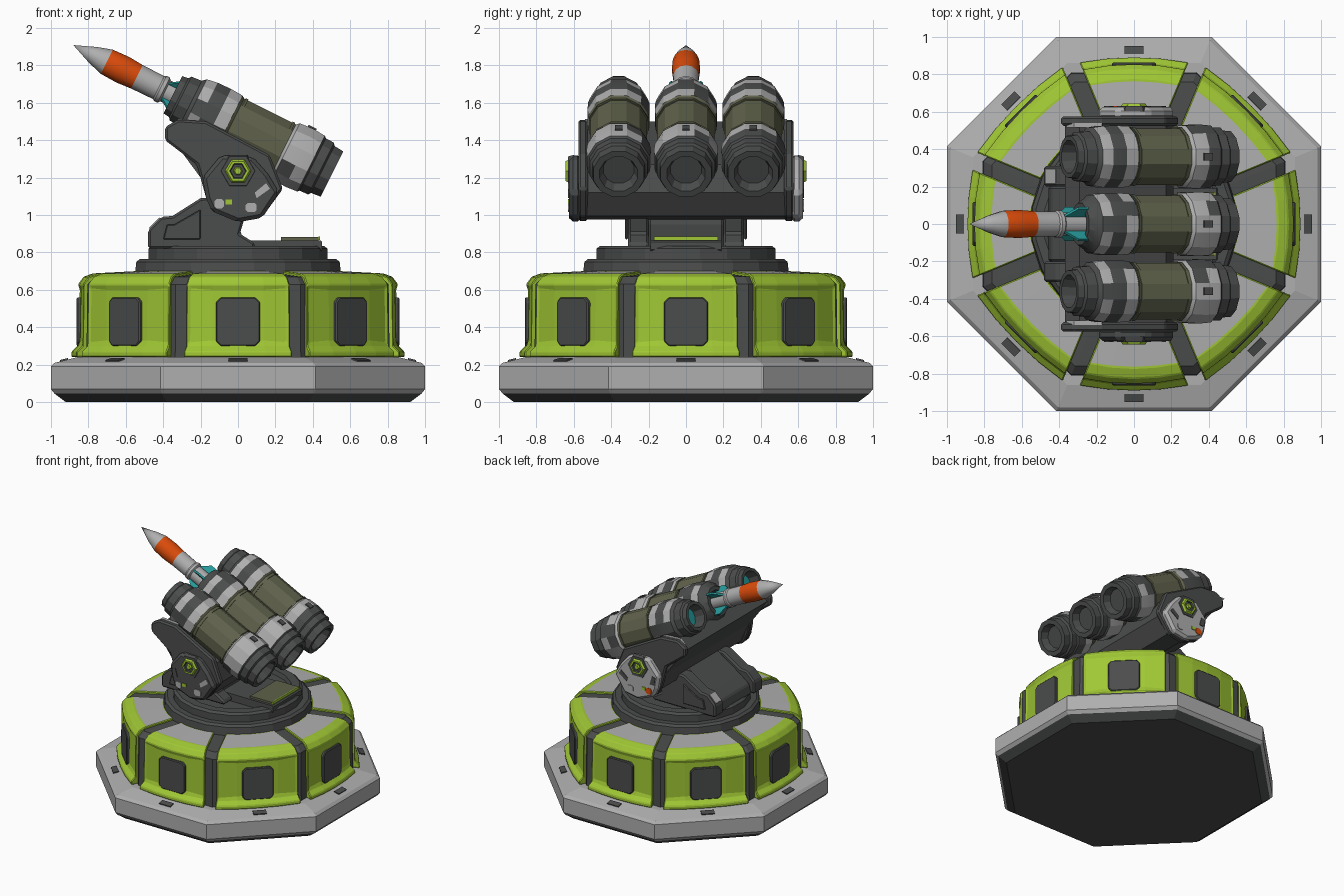
import bpy, bmesh, math, random
from mathutils import Matrix, Vector

if "Cube" in bpy.data.objects:
    bpy.data.objects.remove(bpy.data.objects["Cube"])

random.seed(4)


def material(name, rgb):
    m = bpy.data.materials.new(name)
    m.diffuse_color = (*rgb, 1)
    m.use_nodes = True
    m.node_tree.nodes["Principled BSDF"].inputs["Base Color"].default_value = m.diffuse_color
    return m


DARK, LIGHT, GREEN, OLIVE, ORANGE, TEAL = range(6)
MATS = [material("dark grey", (0.07, 0.074, 0.072)), material("light grey", (0.43, 0.43, 0.43)),
        material("lime green", (0.35, 0.57, 0.035)), material("olive", (0.115, 0.12, 0.07)),
        material("orange", (0.70, 0.07, 0.003)), material("teal", (0.02, 0.33, 0.33))]
OCT = math.cos(math.pi / 8)


def finish(name, bm, mtx=Matrix(), bevel=0.0, smooth=0):
    bmesh.ops.remove_doubles(bm, verts=bm.verts, dist=1e-5)
    bmesh.ops.recalc_face_normals(bm, faces=bm.faces)
    me = bpy.data.meshes.new(name)
    bm.to_mesh(me)
    bm.free()
    me.transform(mtx)
    for m in MATS:
        me.materials.append(m)
    ob = bpy.data.objects.new(name, me)
    bpy.context.collection.objects.link(ob)
    if bevel:
        b = ob.modifiers.new("bevel", 'BEVEL')
        b.width, b.segments, b.limit_method = bevel, 1, 'ANGLE'
    if smooth:
        bpy.ops.object.select_all(action='DESELECT')
        ob.select_set(True)
        bpy.context.view_layer.objects.active = ob
        bpy.ops.object.shade_smooth_by_angle(angle=math.radians(smooth))
    return ob


def lathe(name, profile, n, mtx=Matrix(), phase=0.0, scale=1.0, smooth=0, worn=()):
    """profile: (height, radius, colour of the band that follows)"""
    bm = bmesh.new()
    rings = []
    for z, r, _ in profile:
        rings.append([bm.verts.new((r * scale * math.cos(phase + math.tau * i / n),
                                    r * scale * math.sin(phase + math.tau * i / n), z)) for i in range(n)])
    for j in range(len(rings) - 1):
        for i in range(n):
            k = (i + 1) % n
            f = bm.faces.new((rings[j][i], rings[j][k], rings[j + 1][k], rings[j + 1][i]))
            f.material_index = profile[j][2]
            if j in worn and random.random() < 0.2:
                f.material_index = DARK
    return finish(name, bm, mtx, smooth=smooth)


def prism(name, pts, y0, y1, mat, mtx=Matrix(), bevel=0.0):
    """outline in x/z, extruded from y0 to y1"""
    bm = bmesh.new()
    a = [bm.verts.new((x, y0, z)) for x, z in pts]
    b = [bm.verts.new((x, y1, z)) for x, z in pts]
    bm.faces.new(a)
    bm.faces.new(b[::-1])
    for i in range(len(pts)):
        k = (i + 1) % len(pts)
        bm.faces.new((a[i], b[i], b[k], a[k]))
    for f in bm.faces:
        f.material_index = mat
    return finish(name, bm, mtx, bevel)


def rect(cx, cz, w, h, c=0.0):
    w, h = w / 2, h / 2
    p = [(-w + c, -h), (w - c, -h), (w, -h + c), (w, h - c), (w - c, h), (-w + c, h), (-w, h - c), (-w, -h + c)]
    if not c:
        p = [(-w, -h), (w, -h), (w, h), (-w, h)]
    return [(cx + x, cz + z) for x, z in p]


# octagonal foot and dark drum core
lathe("base_slab", [(0, 0, DARK), (0, 0.92, DARK), (0.045, 0.98, LIGHT), (0.07, 1, LIGHT), (0.19, 1, LIGHT),
                    (0.21, 0.98, LIGHT), (0.24, 0.86, LIGHT), (0.24, 0, LIGHT)], 8, phase=math.pi / 8, scale=1 / OCT)
lathe("drum_core", [(0.23, 0, DARK), (0.23, 0.81, DARK), (0.63, 0.805, DARK), (0.67, 0.76, DARK),
                    (0.685, 0.5, DARK), (0.685, 0, DARK)], 8, phase=math.pi / 8, scale=1 / OCT)


def drum_panel(name, mtx, margin):
    """bowed armour panel: profile of radius/height, swept over five columns"""
    prof = [(0.55, 0.24), (0.89, 0.24), (0.89, 0.27), (0.86, 0.30), (0.855, 0.63), (0.825, 0.67),
            (0.775, 0.688), (0.55, 0.70)]
    bm = bmesh.new()
    cols = [[bm.verts.new((u * (r * 0.414 - margin), -r + 0.028 * u * u, z)) for r, z in prof]
            for u in (-1, -0.5, 0, 0.5, 1)]
    bm.faces.new(cols[0])
    bm.faces.new(cols[-1][::-1])
    strips = [[] for _ in prof]
    for a, b in zip(cols, cols[1:]):
        for i in range(len(prof)):
            k = (i + 1) % len(prof)
            strips[i].append(bm.faces.new((a[i], b[i], b[k], a[k])))
    for f in bm.faces:
        f.material_index = GREEN
    bmesh.ops.recalc_face_normals(bm, faces=bm.faces)
    bmesh.ops.inset_region(bm, faces=strips[3], thickness=0.03, depth=-0.01)
    bmesh.ops.inset_region(bm, faces=strips[6], thickness=0.012, depth=0)
    for f in strips[6]:
        f.material_index = LIGHT
    finish(name, bm, mtx, bevel=0.006)


# eight armoured panels, their hatches, and slots in the foot
for k in range(8):
    rot = Matrix.Rotation(k * math.pi / 4, 4, 'Z')
    drum_panel(f"drum_panel_{k}", rot, 0.045 if k % 2 else 0.078)
    prism(f"panel_hatch_{k}", rect(0, 0.43, 0.235, 0.26, 0.025), -0.862, -0.80, DARK, rot, 0.006)
    tilt = Matrix.Translation((0, -0.93, 0.2265)) @ Matrix.Rotation(math.atan(0.25), 4, 'X')
    prism(f"foot_slot_{k}", rect(0, 0, 0.10, 0.008), -0.022, 0.022, DARK, rot @ tilt)

# turntable
lathe("turntable", [(0.66, 0, DARK), (0.66, 0.56, DARK), (0.75, 0.55, DARK), (0.765, 0.53, DARK), (0.765, 0.485, DARK),
                    (0.82, 0.485, DARK), (0.835, 0.465, DARK), (0.835, 0.40, DARK), (0.80, 0.39, DARK),
                    (0.80, 0, DARK)], 20, phase=math.pi / 20)
prism("turntable_deck", rect(0.08, 0.835, 0.74, 0.06, 0.01), -0.19, 0.19, DARK)
prism("deck_cover", rect(0.33, 0.872, 0.2, 0.02), -0.17, 0.17, OLIVE)
prism("deck_strip", rect(0.433, 0.876, 0.008, 0.02), -0.17, 0.17, GREEN)

# pivot mount
prism("mount_housing", [(-0.46, 0.82), (-0.44, 0.90), (-0.36, 0.96), (-0.15, 1.10), (-0.02, 1.08), (0.0, 0.95),
                        (-0.02, 0.82)], -0.2, 0.2, DARK, bevel=0.01)
for s, side in ((-1, "front"), (1, "back")):
    prism(f"mount_bracket_{side}", [(-0.48, 0.82), (-0.48, 0.92), (-0.41, 0.99), (-0.35, 0.995), (-0.20, 1.09),
                                    (-0.04, 1.10), (0.04, 1.0), (0.01, 0.90), (0.09, 0.85), (0.09, 0.82)],
          s * 0.20, s * 0.31, DARK, bevel=0.012)
    prism(f"bracket_cap_{side}", [(-0.40, 0.87), (-0.38, 0.95), (-0.34, 0.95), (-0.20, 1.03), (-0.20, 0.87)],
          s * 0.31, s * 0.325, DARK, bevel=0.005)
prism("bracket_chip", [(-0.47, 0.925), (-0.475, 0.932), (-0.42, 0.987), (-0.415, 0.98)], 0.22, 0.29, LIGHT)

# cradle bed and side plates
prism("cradle_bed", [(0.17, 1.27), (-0.29, 1.50), (-0.37, 1.43), (-0.20, 1.20), (-0.13, 1.04), (0, 0.975),
                     (0.125, 0.995), (0.21, 1.12)], -0.55, 0.55, DARK)
PLATE = [(-0.39, 1.40), (-0.39, 1.47), (-0.32, 1.51), (-0.17, 1.50), (0.02, 1.40), (0.17, 1.32), (0.24, 1.14),
         (0.13, 0.99), (0, 0.965), (-0.14, 1.02), (-0.17, 1.09), (-0.22, 1.27)]
SHIELD = [(-0.17, 1.09), (-0.19, 1.20), (-0.09, 1.32), (0.08, 1.31), (0.16, 1.22), (0.22, 1.12), (0.13, 0.985),
          (0, 0.962), (-0.14, 1.02)]
for s, side in ((-1, "front"), (1, "back")):
    prism(f"cradle_plate_{side}", PLATE, s * 0.525, s * 0.575, DARK, bevel=0.012)
    prism(f"plate_rim_{side}", [(-0.36, 1.475), (-0.32, 1.513), (-0.17, 1.503), (-0.18, 1.48)],
          s * 0.515, s * 0.54, LIGHT)
    prism(f"pivot_shield_{side}", SHIELD, s * 0.56, s * 0.625, DARK if s < 0 else LIGHT, bevel=0.02)
    # chipped paint plates
    for i, (p, c) in enumerate([(rect(0.07, 1.04, 0.06, 0.05, 0.012), LIGHT),
                                (rect(-0.10, 1.06, 0.05, 0.05, 0.012), LIGHT if s < 0 else ORANGE),
                                (rect(-0.05, 1.07, 0.035, 0.025), GREEN),
                                ([(0.10, 1.09), (0.17, 1.14), (0.15, 1.17), (0.09, 1.12)], LIGHT if s < 0 else DARK),
                                ([(-0.15, 1.12), (-0.11, 1.12), (-0.13, 1.19), (-0.16, 1.18)], DARK)]):
        prism(f"shield_chip_{side}_{i}", p, s * 0.623, s * 0.63, c)
    # pivot bolt
    turn = Matrix.Translation((0, 0, 1.235)) @ Matrix.Rotation(s * -math.pi / 2, 4, 'X')
    lathe(f"pivot_bolt_{side}", [(0.60, 0.10, DARK), (0.63, 0.09, DARK), (0.63, 0.07, GREEN), (0.645, 0.06, GREEN),
                                 (0.645, 0.045, DARK), (0.633, 0.04, DARK), (0.633, 0.025, GREEN),
                                 (0.645, 0.018, GREEN), (0.645, 0, GREEN)], 6, turn)

# launch tubes, measured along the firing axis from the rear
AXIS = Matrix.Rotation(math.radians(-63.5), 4, 'Y')
REAR = [(0.03, 0, DARK), (0.03, 0.085, DARK), (-0.025, 0.105, DARK), (-0.025, 0.14, DARK), (0.03, 0.145, DARK),
        (0.04, 0.16, DARK), (0.09, 0.162, DARK), (0.10, 0.172, LIGHT), (0.17, 0.178, LIGHT), (0.25, 0.172, LIGHT),
        (0.265, 0.157, OLIVE), (0.42, 0.157, OLIVE), (0.575, 0.157, OLIVE), (0.59, 0.168, LIGHT),
        (0.66, 0.172, DARK), (0.74, 0.170, LIGHT), (0.80, 0.16, DARK), (0.82, 0.14, DARK)]
MUZZLE = [(0.88, 0.135, DARK), (0.89, 0.12, DARK), (0.925, 0.115, DARK), (0.925, 0.09, DARK), (0.84, 0.08, TEAL),
          (0.84, 0, TEAL)]
COLLAR = [(0.86, 0.115, DARK), (0.86, 0.085, DARK), (0.80, 0.08, DARK), (0.80, 0, DARK)]
for name, y, end in (("front", -0.36, MUZZLE), ("middle", 0.0, COLLAR), ("back", 0.36, MUZZLE)):
    place = Matrix.Translation((0.48, y, 1.23)) @ AXIS
    lathe(f"launch_tube_{name}", REAR + end, 12, place, phase=math.pi / 12, smooth=25, worn=(7, 8, 13, 15))
    # straps along the olive casing, and a latch on the rear collar
    for i, t in enumerate((0.28, 0.56)):
        lathe(f"tube_strap_{name}_{i}", [(t - 0.008, 0.155, OLIVE), (t - 0.008, 0.163, OLIVE),
                                         (t + 0.008, 0.163, OLIVE), (t + 0.008, 0.155, OLIVE)],
              12, place, phase=math.pi / 12)
    prism(f"collar_latch_{name}", rect(0.165, 0.18, 0.03, 0.05), -0.02, 0.02, DARK, place)

# missile
PLACE = Matrix.Translation((0.48, 0, 1.23)) @ AXIS
lathe("missile", [(0.78, 0.062, LIGHT), (0.97, 0.062, LIGHT), (0.98, 0.075, LIGHT), (1.00, 0.075, LIGHT),
                  (1.01, 0.068, LIGHT), (1.14, 0.07, ORANGE), (1.22, 0.076, ORANGE), (1.235, 0.076, ORANGE),
                  (1.32, 0.072, LIGHT), (1.40, 0.048, LIGHT), (1.52, 0, LIGHT)], 14, PLACE, smooth=30)
for k in range(4):
    prism(f"missile_fin_{k}", [(0.05, 0.82), (0.12, 0.85), (0.12, 0.91), (0.06, 0.975)], -0.007, 0.007, TEAL,
          PLACE @ Matrix.Rotation(math.pi / 4 + k * math.pi / 2, 4, 'Z'))
